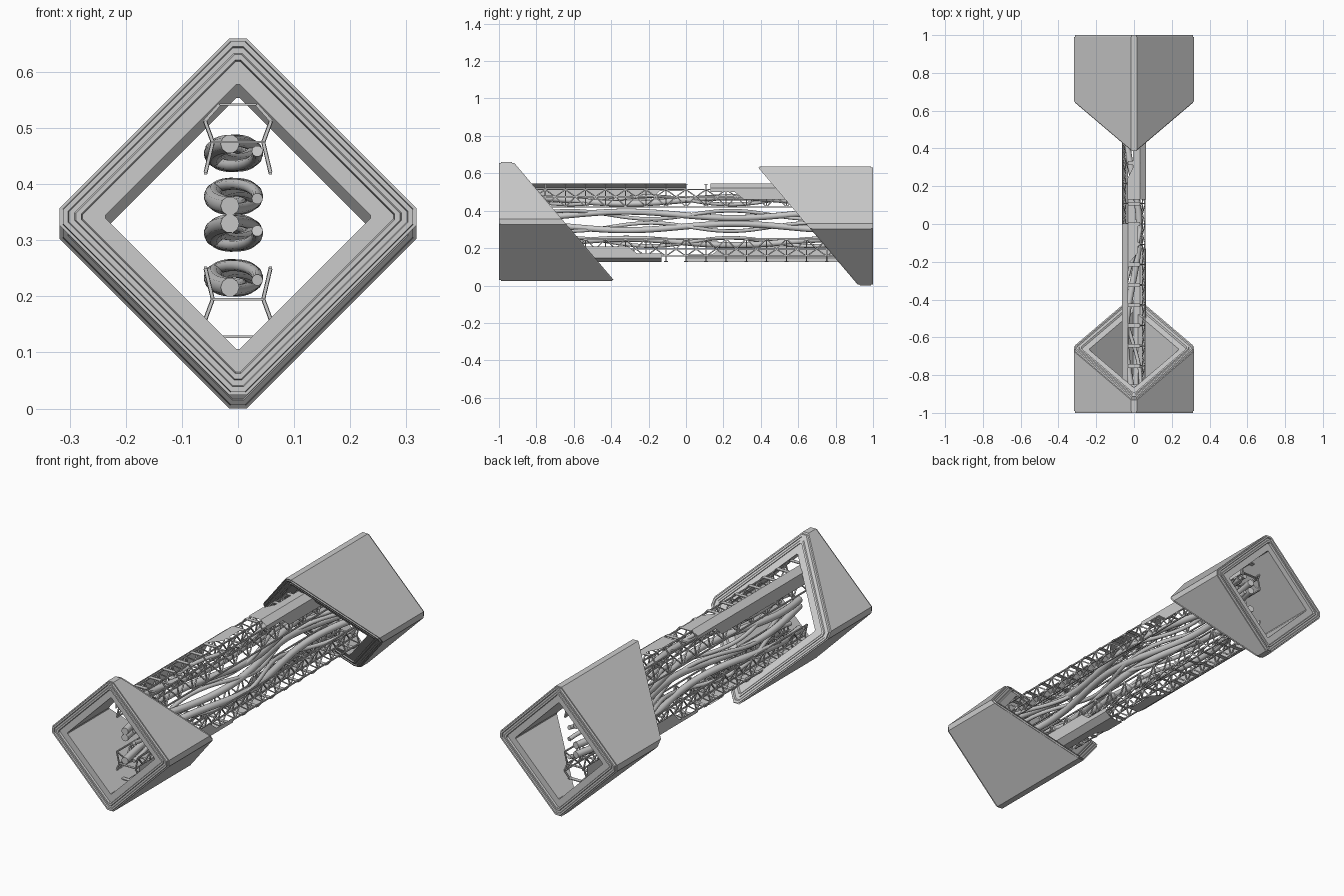
import bpy, bmesh, math
from mathutils import Vector, Matrix

if "Cube" in bpy.data.objects:
    bpy.data.objects.remove(bpy.data.objects["Cube"])


def finish(name, bm):
    bmesh.ops.recalc_face_normals(bm, faces=bm.faces)
    me = bpy.data.meshes.new(name)
    bm.to_mesh(me)
    bm.free()
    ob = bpy.data.objects.new(name, me)
    bpy.context.collection.objects.link(ob)
    return ob


def turned(ob, name, pivot_z):
    # half-turn copy about the x axis through pivot_z
    c = ob.copy()
    c.name = name
    c.matrix_world = Matrix.Translation((0, 0, 2 * pivot_z)) @ Matrix.Rotation(math.pi, 4, 'X')
    bpy.context.collection.objects.link(c)
    return c


# --- diamond-section housings: one square end, one slanted end, stepped rims
ZC, Y_MID, SLOPE = 0.342, -0.652, -0.85


def diamond(bm, d, c, y, slanted):
    pts = [(c, d), (d, c), (d, -c), (c, -d), (-c, -d), (-d, -c), (-d, c), (-c, d)]
    return [bm.verts.new((x, (Y_MID + SLOPE * z + y) if slanted else y, ZC + z)) for x, z in pts]


rim = [(0.312, 0.014, 0.010), (0.312, 0.012, 0.0), (0.303, 0.010, 0.0), (0.301, 0.009, 0.007),
       (0.291, 0.007, 0.007), (0.289, 0.006, 0.002), (0.279, 0.005, 0.002), (0.277, 0.004, 0.012),
       (0.236, 0.003, 0.012)]
bm = bmesh.new()
loops = [diamond(bm, 0.318, 0.015, -0.990, False)]
loops += [diamond(bm, d, c, -1 + o, False) for d, c, o in rim]
loops += [diamond(bm, d, c, -o, True) for d, c, o in reversed(rim)]
loops += [diamond(bm, 0.318, 0.015, -0.010, True)]
for a, b in zip(loops, loops[1:] + loops[:1]):
    for i in range(8):
        j = (i + 1) % 8
        bm.faces.new((a[i], a[j], b[j], b[i]))
housing = finish("front_housing", bm)
turned(housing, "back_housing", 0.33)


# --- lattice truss
def bar(bm, p, q, w=0.0028):
    p, q = Vector(p), Vector(q)
    d = q - p
    m = Matrix.Translation((p + q) / 2) @ d.to_track_quat('Z', 'Y').to_matrix().to_4x4() \
        @ Matrix.Diagonal((2 * w, 2 * w, d.length, 1))
    bmesh.ops.create_cube(bm, size=1, matrix=m)


L, N = 0.86, 16
step = 2 * L / N
TOP, UP, MID, LOW = (0.033, 0.542), (0.059, 0.513), (0.045, 0.475), (0.058, 0.42)
bm = bmesh.new()
for s in (-1, 1):
    def P(n, y):
        return (s * n[0], y, n[1])
    for n in (UP, MID, LOW):
        bar(bm, P(n, -L), P(n, L), 0.003)
    for i in range(N + 1):
        y = -L + i * step
        for a, b in ((TOP, UP), (UP, MID), (MID, LOW)):
            bar(bm, P(a, y), P(b, y))
        if i < N:
            h = y + step / 2
            for n in (UP, LOW):
                bar(bm, P(n, y), P(MID, h))
                bar(bm, P(MID, h), P(n, y + step))
# flat cross ties
for i in range(N + 1):
    y = -L + i * step
    for n, hw in ((TOP, 0.010), (MID, 0.006)):
        bmesh.ops.create_cube(bm, size=1, matrix=Matrix.Translation((0, y, n[1]))
                              @ Matrix.Diagonal((2 * n[0], 2 * hw, 0.004, 1)))
truss = finish("upper_truss", bm)
turned(truss, "lower_truss", 0.335)


# --- stepped cover panels folded over the truss edge
def panel(name, s, y0, y1, top_xy, side_yz):
    bm = bmesh.new()
    x1, x2, zt, zs = s * 0.033, s * 0.064, 0.545, 0.522
    polys = [[(x, y, zt) for x, y in top_xy],
             [(x1, y0, zt), (x1, y1, zt), (x2, y1, zs), (x2, y0, zs)],
             [(x2, y, z) for y, z in side_yz]]
    for poly in polys:
        f = bm.faces.new([bm.verts.new(p) for p in poly])
        bmesh.ops.solidify(bm, geom=[f], thickness=0.003)
    ob = finish("upper_" + name, bm)
    turned(ob, "lower_" + name, 0.335)


panel("left_panel", -1, -L, 0.0,
      [(-0.033, 0), (0.022, 0), (0.022, -0.15), (-0.02, -0.20), (-0.033, -0.26)],
      [(0, 0.522), (0, 0.505), (-0.14, 0.505), (-0.19, 0.46), (-L, 0.46), (-L, 0.522)])
panel("right_panel", 1, 0.13, L,
      [(0.033, 0.13), (-0.035, 0.13), (-0.035, 0.24), (-0.005, 0.30), (-0.005, L), (0.033, L)],
      [(0.13, 0.522), (0.13, 0.50), (0.26, 0.50), (0.31, 0.46), (L, 0.46), (L, 0.522)])


# --- twisted cables
def cable(name, zc, r, phase, turns, ax, az):
    cu = bpy.data.curves.new(name, 'CURVE')
    cu.dimensions = '3D'
    cu.bevel_depth = r
    cu.bevel_resolution = 3
    cu.use_fill_caps = True
    sp = cu.splines.new('POLY')
    n = 48
    sp.points.add(n)
    for i in range(n + 1):
        t = i / n
        a = phase + turns * math.tau * t
        sp.points[i].co = (-0.008 + ax * math.cos(a), -L + 2 * L * t, zc + az * math.sin(a), 1)
    ob = bpy.data.objects.new(name, cu)
    bpy.context.collection.objects.link(ob)


for k, (zc, up) in enumerate(((0.455, 1), (0.378, -1), (0.313, 1), (0.233, -1))):
    cable(f"thick_cable_{k + 1}", zc, 0.017, up * math.radians(100), up * 1.5, 0.036, 0.017)
    cable(f"thin_cable_{k + 1}", zc, 0.010, up * math.radians(10), up * -2, 0.043, 0.022)
